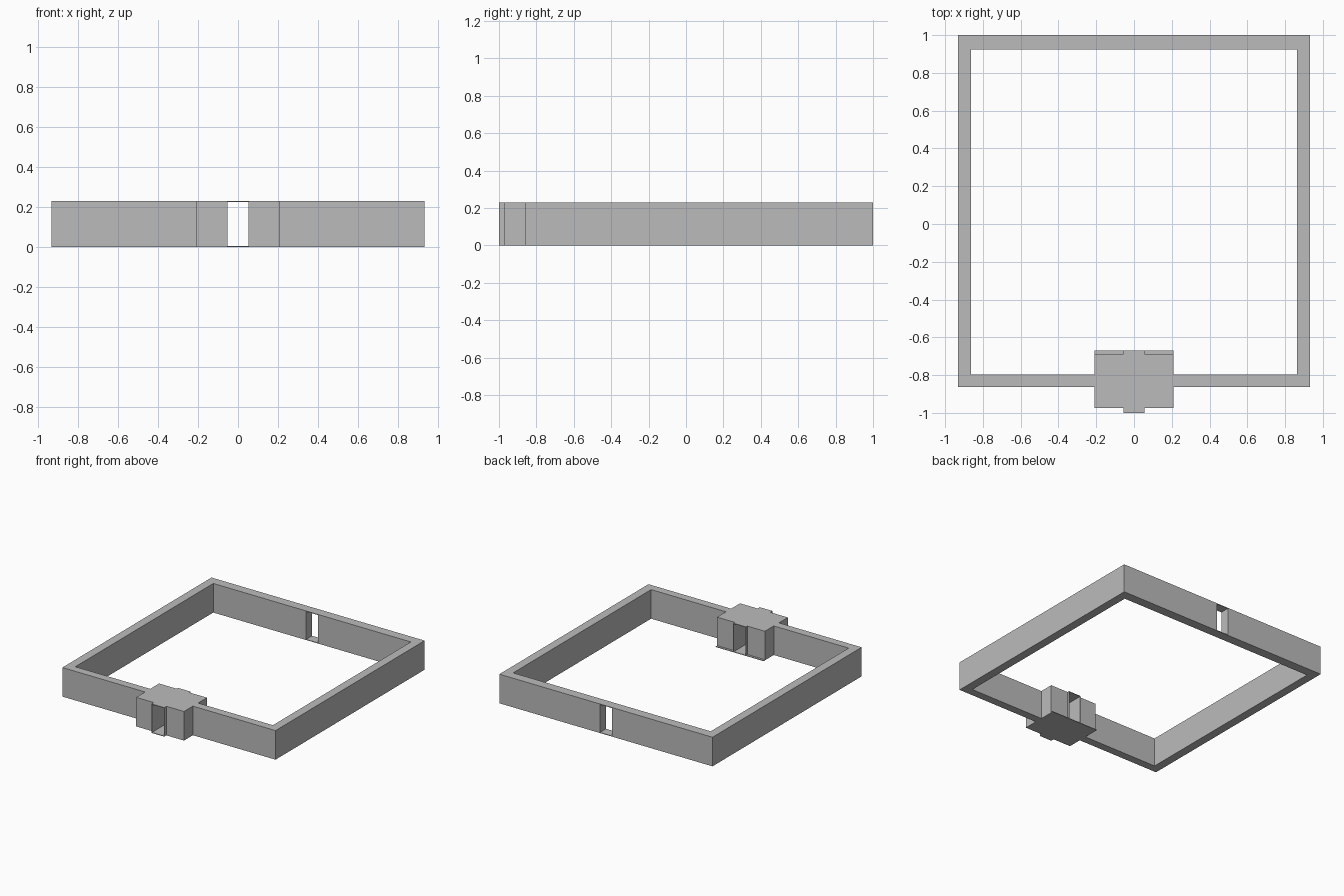
import bpy
import bmesh

default = bpy.data.objects.get("Cube")
if default:
    bpy.data.objects.remove(default, do_unlink=True)

HEIGHT = 0.23
SLAB = 0.005      # thickness of the sills and lintels
DOOR = 0.052      # half width of the doorways
FRAME = 0.055     # half width of the gate frame
GATE = 0.209      # half width of the gatehouse

stone = bpy.data.materials.new("stone_grey")
stone.use_nodes = True
grey = (0.5, 0.5, 0.5, 1)
stone.diffuse_color = grey
stone.node_tree.nodes["Principled BSDF"].inputs["Base Color"].default_value = grey


def prism(name, plan, z0, z1):
    """Extrude the +x half of a plan and mirror it across x = 0."""
    bm = bmesh.new()
    face = bm.faces.new([bm.verts.new((x, y, z0)) for x, y in plan])
    ext = bmesh.ops.extrude_face_region(bm, geom=[face], use_keep_orig=True)
    top = [v for v in ext["geom"] if isinstance(v, bmesh.types.BMVert)]
    bmesh.ops.translate(bm, verts=top, vec=(0, 0, z1 - z0))
    # open the half on the mirror plane so both halves weld into one solid
    seam = [f for f in bm.faces if all(abs(v.co.x) < 1e-6 for v in f.verts)]
    bmesh.ops.delete(bm, geom=seam, context="FACES")
    bmesh.ops.recalc_face_normals(bm, faces=bm.faces)
    mesh = bpy.data.meshes.new(name)
    bm.to_mesh(mesh)
    bm.free()
    mesh.materials.append(stone)
    obj = bpy.data.objects.new(name, mesh)
    bpy.context.collection.objects.link(obj)
    mirror = obj.modifiers.new("mirror", "MIRROR")
    mirror.use_clip = True
    return obj


def rect(x0, x1, y0, y1):
    return [(x0, y0), (x1, y0), (x1, y1), (x0, y1)]


# Perimeter wall, open at the front where the gatehouse stands
wall = prism("perimeter_wall", [
    (0, 1), (0.932, 1), (0.932, -0.862), (GATE, -0.862),
    (GATE, -0.798), (0.864, -0.798), (0.864, 0.925), (0, 0.925)], 0, HEIGHT)

# Gatehouse with a frame that stands out at both ends of the passage
gatehouse = prism("gatehouse", [
    (0, -1), (FRAME, -1), (FRAME, -0.973), (GATE, -0.973),
    (GATE, -0.687), (FRAME, -0.687), (FRAME, -0.67), (0, -0.67)], 0, HEIGHT)

# Thin floor ledge behind the gatehouse towers
prism("gatehouse_ledge", rect(FRAME, GATE, -0.687, -0.67), 0, SLAB)

# One long cutter opens the gate passage and the rear doorway
cutter = prism("doorway_cutter", rect(0, DOOR, -1.2, 1.2), SLAB, HEIGHT - SLAB)
cutter.hide_render = True
cutter.hide_viewport = True
cutter.display_type = "WIRE"

for obj in (wall, gatehouse):
    cut = obj.modifiers.new("doorway", "BOOLEAN")
    cut.operation = "DIFFERENCE"
    cut.solver = "EXACT"
    cut.object = cutter
